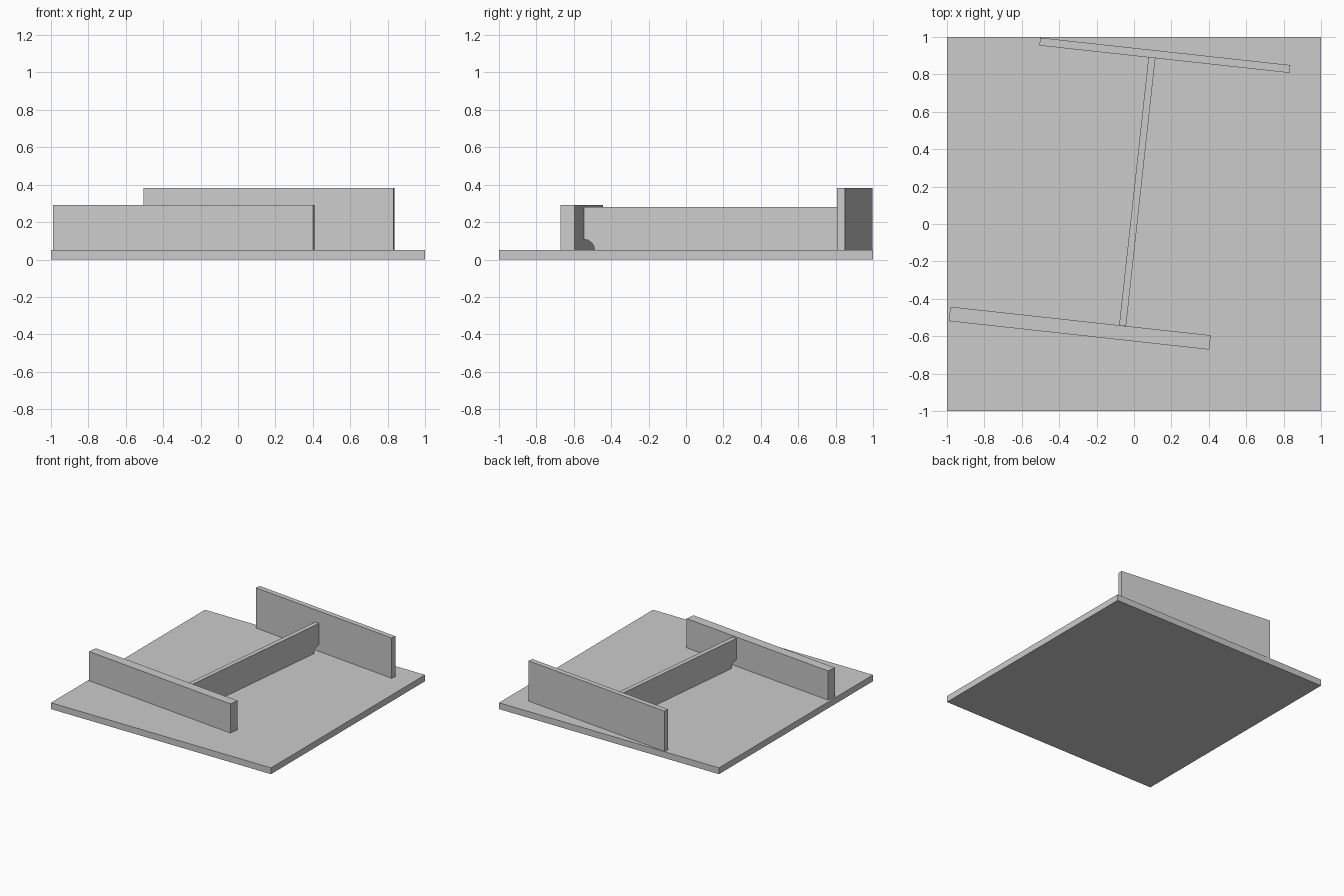
import bpy
import bmesh
from math import radians, sin, cos, pi
from mathutils import Matrix

cube = bpy.data.objects.get("Cube")
if cube:
    bpy.data.objects.remove(cube, do_unlink=True)

# One plain grey for every plate
grey = bpy.data.materials.new("light grey steel")
grey.use_nodes = True
colour = (0.6, 0.6, 0.6, 1)
grey.diffuse_color = colour
grey.node_tree.nodes["Principled BSDF"].inputs["Base Color"].default_value = colour

BASE_TOP = 0.052
TURN = radians(-6.25)


def plate(name, outline, thickness, centre, angle):
    """Extrude an upright (length, height) outline, centred on its thickness."""
    bm = bmesh.new()
    face = bm.faces.new([bm.verts.new((u, -thickness / 2, v)) for u, v in outline])
    extruded = bmesh.ops.extrude_face_region(bm, geom=[face])["geom"]
    bmesh.ops.translate(bm, vec=(0, thickness, 0),
                        verts=[g for g in extruded if isinstance(g, bmesh.types.BMVert)])
    bmesh.ops.recalc_face_normals(bm, faces=bm.faces)
    bm.transform(Matrix.Translation(centre) @ Matrix.Rotation(angle, 4, 'Z'))
    mesh = bpy.data.meshes.new(name)
    bm.to_mesh(mesh)
    bm.free()
    mesh.materials.append(grey)
    obj = bpy.data.objects.new(name, mesh)
    bpy.context.collection.objects.link(obj)
    return obj


def rectangle(length, height):
    h = length / 2
    return [(-h, 0), (h, 0), (h, height), (-h, height)]


def notched(length, height, radius, steps=10):
    """Rectangle with a quarter-circle cut out of both lower corners."""
    h = length / 2
    arc = [(h - radius * cos(t), radius * sin(t))
           for t in (pi / 2 * i / steps for i in range(steps + 1))]
    mirrored = [(-u, v) for u, v in reversed(arc)]
    return arc + [(h, height), (-h, height)] + mirrored


# Square base plate
plate("base_plate", rectangle(2, BASE_TOP), 2, (0, 0, 0), 0)

# Two parallel upright plates
plate("front_plate", rectangle(1.4, 0.24), 0.077, (-0.29, -0.557, BASE_TOP), TURN)
plate("back_plate", rectangle(1.345, 0.331), 0.042, (0.165, 0.902, BASE_TOP), TURN)

# Web joining them, with rounded relief notches at its lower corners
web = plate("web_plate", notched(1.44, 0.229, 0.055), 0.037,
            (0.0175, 0.173, BASE_TOP), TURN + pi / 2)
bpy.context.view_layer.objects.active = web
web.select_set(True)
bpy.ops.object.shade_smooth_by_angle(angle=radians(30))
